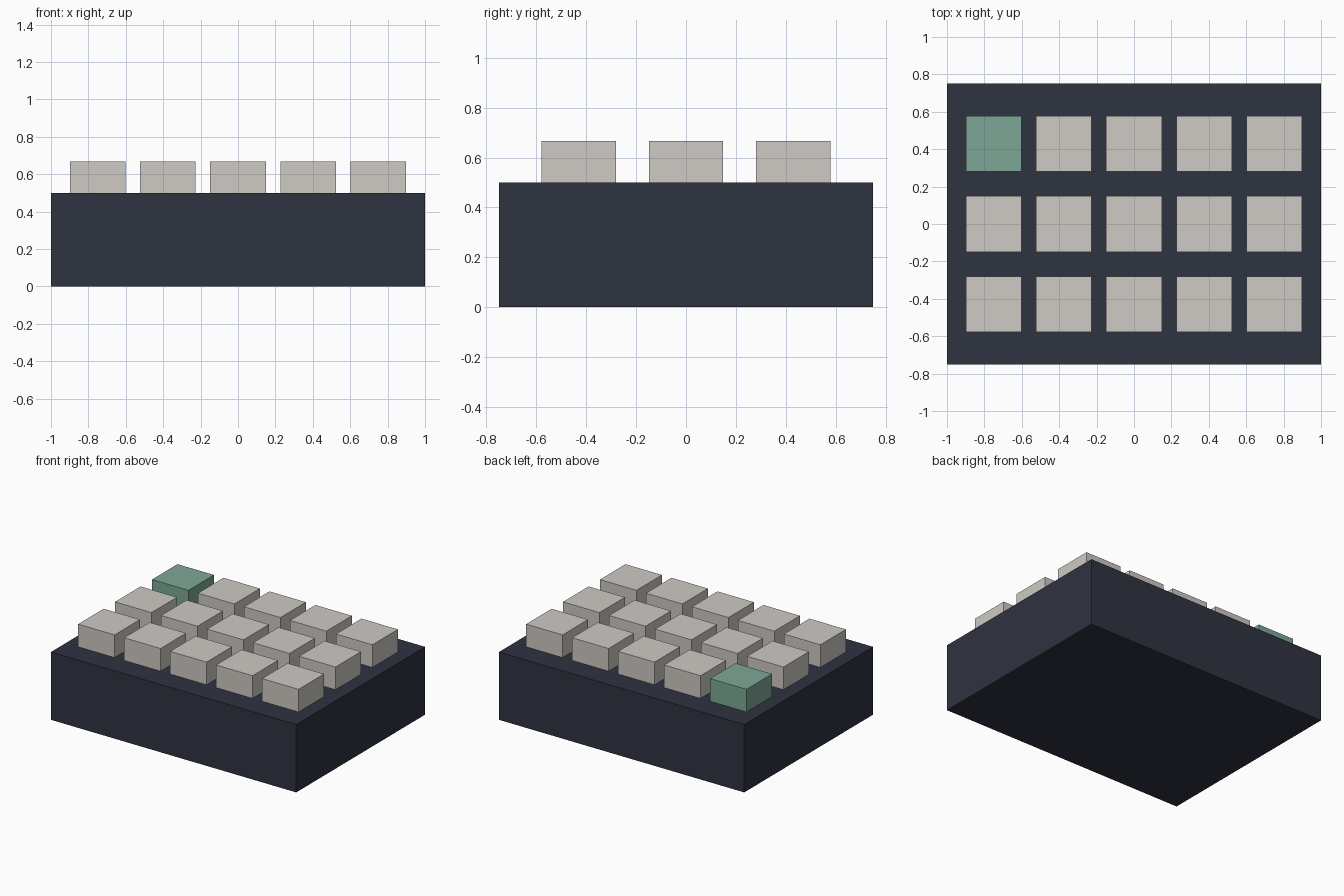
import bpy

if "Cube" in bpy.data.objects:
    bpy.data.objects.remove(bpy.data.objects["Cube"])


def material(name, color):
    mat = bpy.data.materials.new(name)
    mat.diffuse_color = (*color, 1)
    mat.use_nodes = True
    mat.node_tree.nodes["Principled BSDF"].inputs["Base Color"].default_value = mat.diffuse_color
    return mat


def box(name, size, center, mat):
    bpy.ops.mesh.primitive_cube_add(size=1, location=center)
    obj = bpy.context.object
    obj.name = name
    obj.scale = size
    bpy.ops.object.transform_apply(location=False, rotation=False, scale=True)
    obj.data.materials.append(mat)
    return obj


dark = material("dark_slate", (0.028, 0.033, 0.051))
beige = material("warm_grey", (0.62, 0.59, 0.55))
green = material("sage_green", (0.205, 0.39, 0.305))

BASE_H, KEY_TOP, KEY = 0.5, 0.667, 0.297
PITCH_X, PITCH_Y = 0.375, 0.43

# Solid base block
box("base", (2, 1.5, BASE_H), (0, 0, BASE_H / 2), dark)

# Grid of square keys, the back left one is the accent key
for row in range(3):
    for col in range(5):
        accent = row == 2 and col == 0
        name = "accent_key" if accent else f"key_{row + 1}_{col + 1}"
        box(name, (KEY, KEY, KEY_TOP - BASE_H),
            ((col - 2) * PITCH_X, (row - 1) * PITCH_Y, (KEY_TOP + BASE_H) / 2),
            green if accent else beige)
